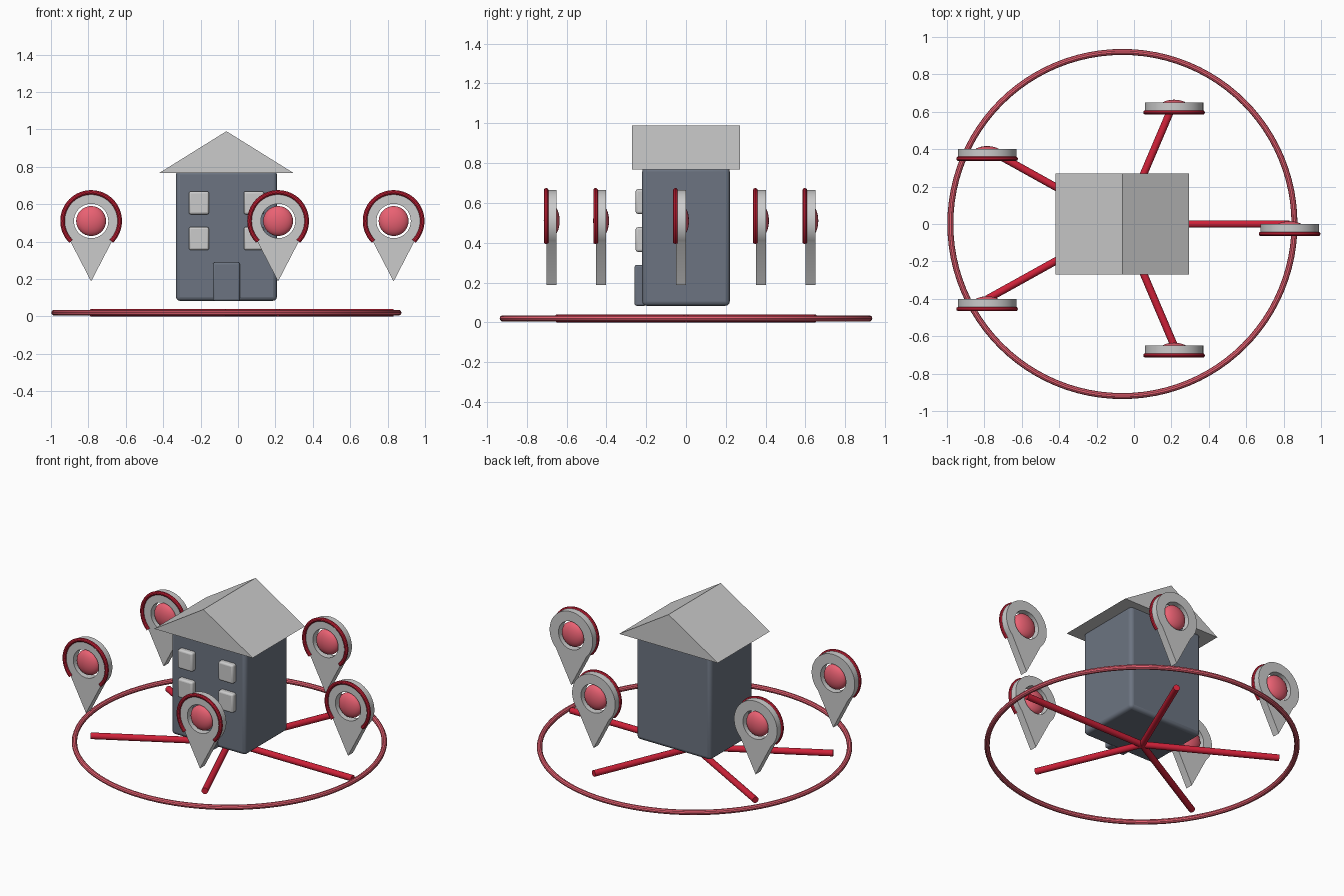
import bpy, bmesh
from math import sin, cos, pi, radians
from mathutils import Vector

if "Cube" in bpy.data.objects:
    bpy.data.objects.remove(bpy.data.objects["Cube"])

CX = -0.062          # house and ring centre in x


def mat(name, rgb):
    m = bpy.data.materials.new(name)
    m.diffuse_color = (*rgb, 1)
    m.use_nodes = True
    m.node_tree.nodes["Principled BSDF"].inputs["Base Color"].default_value = m.diffuse_color
    return m


RED = mat("deep_red", (0.62, 0.015, 0.04))
ROSE = mat("rose", (0.82, 0.12, 0.17))
SLATE = mat("slate", (0.15, 0.175, 0.22))


def finish(ob, name, material=None, smooth=True):
    ob.name = name
    if material:
        ob.data.materials.append(material)
    if smooth:
        bpy.ops.object.select_all(action='DESELECT')
        ob.select_set(True)
        bpy.context.view_layer.objects.active = ob
        bpy.ops.object.shade_smooth_by_angle(angle=radians(35))
    return ob


def box(name, x, y, z, bevel, material=None):
    """Rounded box from (min, max) pairs."""
    bpy.ops.mesh.primitive_cube_add(size=1, location=[(a + b) / 2 for a, b in (x, y, z)])
    ob = bpy.context.object
    ob.scale = [b - a for a, b in (x, y, z)]
    bpy.ops.object.transform_apply(location=False, rotation=False, scale=True)
    mod = ob.modifiers.new("bevel", 'BEVEL')
    mod.width, mod.segments = bevel, 3
    return finish(ob, name, material)


def curve(name, loops, loc, material=None, cyclic=True, tube=0, thick=0, rot=(0, 0, 0)):
    """Poly curve made into a tube or a filled plate, converted to mesh."""
    cu = bpy.data.curves.new(name, 'CURVE')
    cu.dimensions = '3D' if tube else '2D'
    cu.fill_mode = 'FULL' if tube else 'BOTH'
    cu.bevel_depth, cu.bevel_resolution = tube, 3
    cu.use_fill_caps = True
    cu.extrude = thick / 2
    for pts in loops:
        sp = cu.splines.new('POLY')
        sp.points.add(len(pts) - 1)
        for p, (u, v) in zip(sp.points, pts):
            p.co = (u, v, 0, 1)
        sp.use_cyclic_u = cyclic
    ob = bpy.data.objects.new(name, cu)
    bpy.context.collection.objects.link(ob)
    ob.location, ob.rotation_euler = loc, rot
    bpy.ops.object.select_all(action='DESELECT')
    ob.select_set(True)
    bpy.context.view_layer.objects.active = ob
    bpy.ops.object.convert(target='MESH')
    return finish(bpy.context.object, name, material)


def arc(r, a0, a1, n):
    return [(r * cos(radians(a0 + (a1 - a0) * i / n)),
             r * sin(radians(a0 + (a1 - a0) * i / n))) for i in range(n + 1)]


# House body, door and four windows
box("house_body", (CX - 0.27, CX + 0.27), (-0.22, 0.22), (0.083, 0.78), 0.022, SLATE)
box("door", (CX - 0.072, CX + 0.072), (-0.258, -0.2), (0.083, 0.288), 0.01, SLATE)
for i, dx in enumerate((-0.147, 0.147)):
    for j, z in enumerate((0.416, 0.607)):
        box(f"window_{i}_{j}", (CX + dx - 0.054, CX + dx + 0.054), (-0.253, -0.2),
            (z - 0.062, z + 0.062), 0.012)

# Gable roof: triangle extruded front to back
bm = bmesh.new()
tri = bm.faces.new([bm.verts.new((CX + x, -0.27, z))
                    for x, z in ((-0.357, 0.768), (0.357, 0.768), (0, 0.99))])
ext = bmesh.ops.extrude_face_region(bm, geom=[tri])
bmesh.ops.translate(bm, vec=(0, 0.54, 0),
                    verts=[v for v in ext["geom"] if isinstance(v, bmesh.types.BMVert)])
bmesh.ops.recalc_face_normals(bm, faces=bm.faces)
me = bpy.data.meshes.new("roof")
bm.to_mesh(me)
bm.free()
roof = bpy.data.objects.new("roof", me)
bpy.context.collection.objects.link(roof)

# Ground ring
curve("ground_ring", [arc(0.92, 0, 360, 96)[:-1]], (CX, 0, 0.02), ROSE, tube=0.016)

# Five spokes, each ending under a location pin
body = arc(0.156, -45, 225, 48) + [(0, -0.323)]
hole = arc(0.092, 0, 360, 40)[:-1]
for k in range(5):
    a = 2 * pi * k / 5
    hub, end = Vector((CX, 0, 0.02)), Vector((CX + 0.894 * cos(a), 0.683 * sin(a), 0.02))
    d = end - hub
    bpy.ops.mesh.primitive_cylinder_add(vertices=20, radius=0.02, depth=d.length,
                                        location=(hub + end) / 2,
                                        rotation=d.to_track_quat('Z', 'Y').to_euler())
    finish(bpy.context.object, f"spoke_{k}", RED)

    x, y, z = end.x, end.y, 0.51
    up = (pi / 2, 0, 0)
    curve(f"pin_body_{k}", [body, hole], (x, y - 0.025, z), thick=0.05, rot=up)
    curve(f"pin_rim_{k}", [arc(0.153, -45, 225, 48)], (x, y - 0.053, z), RED,
          cyclic=False, tube=0.012, rot=up)
    bpy.ops.mesh.primitive_uv_sphere_add(segments=32, ring_count=16, radius=0.08,
                                         location=(x, y - 0.025, z))
    ball = bpy.context.object
    ball.scale.y = 0.5
    finish(ball, f"pin_ball_{k}", ROSE)
